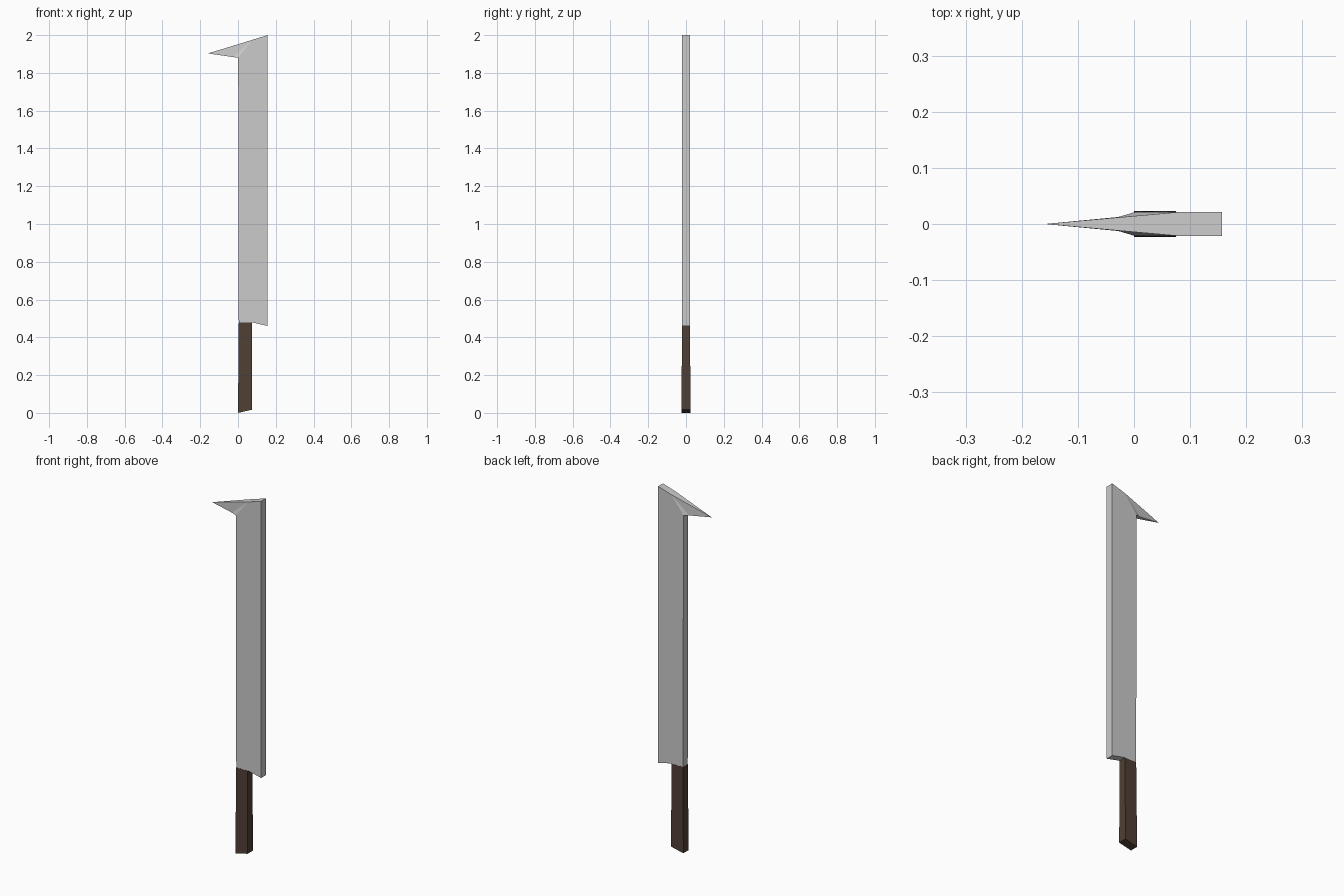
import bpy, bmesh

if "Cube" in bpy.data.objects:
    bpy.data.objects.remove(bpy.data.objects["Cube"])


def slab(name, outline, sides, color=None):
    """Mirror an (x, z, half thickness) outline about y = 0 and join the halves."""
    bm = bmesh.new()
    front = [bm.verts.new((x, -t, z)) for x, z, t in outline]
    back = [bm.verts.new((x, t, z)) for x, z, t in outline]
    for side in sides:
        bm.faces.new([front[i] for i in side])
        bm.faces.new([back[i] for i in reversed(side)])
    n = len(outline)
    for i in range(n):
        j = (i + 1) % n
        bm.faces.new((front[i], back[i], back[j], front[j]))
    bmesh.ops.remove_doubles(bm, verts=bm.verts, dist=0.0001)
    bmesh.ops.recalc_face_normals(bm, faces=bm.faces)
    mesh = bpy.data.meshes.new(name)
    bm.to_mesh(mesh)
    bm.free()
    obj = bpy.data.objects.new(name, mesh)
    bpy.context.collection.objects.link(obj)
    if color:
        mat = bpy.data.materials.new(name + "_material")
        mat.diffuse_color = color
        mat.use_nodes = True
        mat.node_tree.nodes["Principled BSDF"].inputs["Base Color"].default_value = mat.diffuse_color
        mesh.materials.append(mat)
    return obj


# Blade with the hooked spike tapering to a point
blade = [
    (-0.159, 1.903, 0.0),      # spike tip
    (-0.028, 1.884, 0.0125),   # underside of spike
    (0.001, 1.880, 0.021),     # root of spike
    (0.004, 0.478, 0.021),
    (0.080, 0.478, 0.021),
    (0.157, 0.460, 0.021),
    (0.157, 2.000, 0.021),
    (0.076, 1.975, 0.021),
]
slab("blade", blade, [(7, 0, 1), (7, 1, 2), (2, 3, 4, 5, 6, 7)])

# Wooden handle with a slanted butt, slightly thicker at the bottom
handle = [
    (0.000, 0.000, 0.0235),
    (0.075, 0.017, 0.0235),
    (0.075, 0.478, 0.0215),
    (0.004, 0.478, 0.0215),
]
slab("handle", handle, [(0, 1, 2, 3)], (0.08, 0.05, 0.035, 1))
